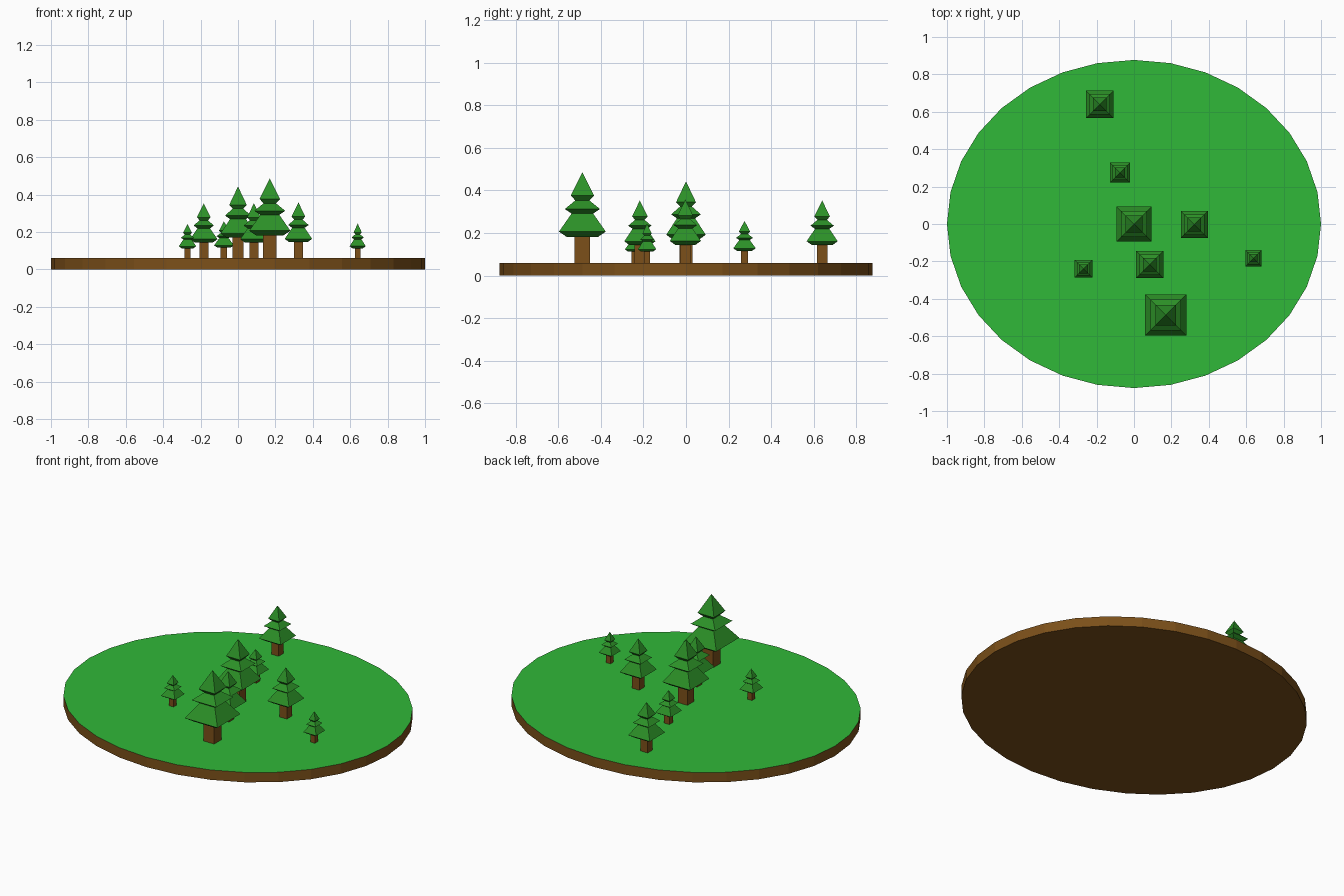
import bpy, bmesh, math

if "Cube" in bpy.data.objects:
    bpy.data.objects.remove(bpy.data.objects["Cube"])


def material(name, rgb):
    m = bpy.data.materials.new(name)
    m.diffuse_color = (*rgb, 1)
    m.use_nodes = True
    m.node_tree.nodes["Principled BSDF"].inputs["Base Color"].default_value = m.diffuse_color
    return m


GRASS = material("grass_green", (0.03, 0.48, 0.04))
SOIL = material("soil_brown", (0.20, 0.08, 0.01))
BARK = material("bark_brown", (0.20, 0.08, 0.01))
NEEDLES = material("needle_green", (0.025, 0.28, 0.02))


def lathe(name, profile, sides, mats, location=(0, 0, 0), y_scale=1.0, phase=0.0):
    """Stack of polygon rings (radius, z); a zero radius gives a single tip."""
    bm = bmesh.new()
    rings = []
    for r, z in profile:
        if r == 0:
            rings.append([bm.verts.new((0, 0, z))])
        else:
            angles = [phase + 2 * math.pi * i / sides for i in range(sides)]
            rings.append([bm.verts.new((r * math.cos(a), r * y_scale * math.sin(a), z))
                          for a in angles])
    bm.faces.new(rings[0][::-1])
    for low, high in zip(rings, rings[1:]):
        for i in range(sides):
            j = (i + 1) % sides
            if len(high) == 1:
                bm.faces.new((low[i], low[j], high[0]))
            else:
                bm.faces.new((low[i], low[j], high[j], high[i]))
    if len(rings[-1]) > 1:
        top = bm.faces.new(rings[-1])
        top.material_index = len(mats) - 1
    mesh = bpy.data.meshes.new(name)
    bm.to_mesh(mesh)
    bm.free()
    for m in mats:
        mesh.materials.append(m)
    ob = bpy.data.objects.new(name, mesh)
    ob.location = location
    bpy.context.collection.objects.link(ob)
    return ob


# Oval island: soil sides, grass on top
GROUND = 0.06
lathe("island", [(1, 0), (1, GROUND)], 32, [SOIL, GRASS], y_scale=0.877)

# Foliage outline: (share of half width, share of tree height), bottom to tip
FOLIAGE = [(0.66, 0.285), (1.0, 0.345), (0.46, 0.545), (0.75, 0.595),
           (0.30, 0.69), (0.50, 0.745), (0, 1)]

# Trees: x, y, half width, tip height
TREES = [
    (0.17, -0.487, 0.110, 0.485),
    (0.0, 0.0, 0.093, 0.443),
    (0.085, -0.217, 0.073, 0.353),
    (0.323, -0.003, 0.073, 0.358),
    (-0.183, 0.64, 0.073, 0.353),
    (-0.075, 0.275, 0.053, 0.257),
    (-0.27, -0.24, 0.047, 0.243),
    (0.64, -0.183, 0.043, 0.245),
]

R2 = math.sqrt(2)
for n, (x, y, w, tip) in enumerate(TREES, 1):
    h = tip - GROUND
    at = (x, y, GROUND)
    # Square trunk and tiered square crown
    lathe(f"trunk_{n}", [(0.33 * w * R2, -0.005), (0.33 * w * R2, 0.30 * h)],
          4, [BARK], at, phase=math.pi / 4)
    lathe(f"crown_{n}", [(r * w * R2, z * h) for r, z in FOLIAGE],
          4, [NEEDLES], at, phase=math.pi / 4)
